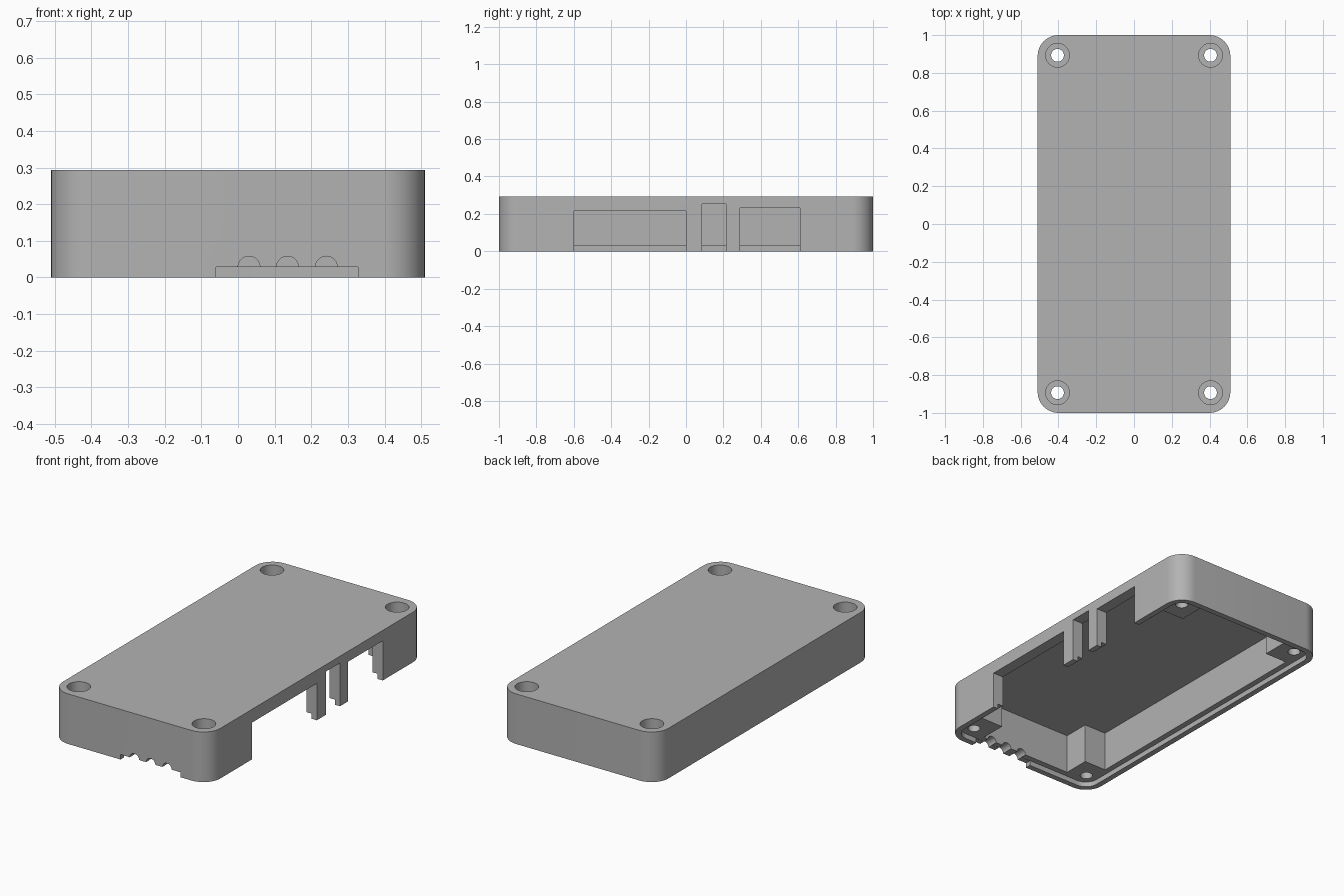
import bpy, bmesh, math

cube = bpy.data.objects.get("Cube")
if cube:
    bpy.data.objects.remove(cube, do_unlink=True)

HX, HY, H = 0.51, 1.0, 0.293     # half width, half length, height
WALL, LIP, ROOF = 0.067, 0.03, 0.263
R = 0.11                         # outer corner radius
HOLE_X, HOLE_Y = 0.405, 0.893

grey = bpy.data.materials.new("plain grey")
grey.use_nodes = True
colour = (0.45, 0.45, 0.45, 1)
grey.diffuse_color = colour
grey.node_tree.nodes["Principled BSDF"].inputs["Base Color"].default_value = colour


def prism(name, outline, low, high, axis="z"):
    """Extrude a closed 2D outline along z or y."""
    bm = bmesh.new()
    place = (lambda u, v, w: (u, v, w)) if axis == "z" else (lambda u, v, w: (u, w, v))
    base = bm.faces.new([bm.verts.new(place(u, v, low)) for u, v in outline])
    up = bmesh.ops.extrude_face_region(bm, geom=[base])["geom"]
    bmesh.ops.translate(bm, vec=place(0, 0, high - low),
                        verts=[e for e in up if isinstance(e, bmesh.types.BMVert)])
    bmesh.ops.recalc_face_normals(bm, faces=bm.faces)
    mesh = bpy.data.meshes.new(name)
    bm.to_mesh(mesh)
    bm.free()
    mesh.materials.append(grey)
    obj = bpy.data.objects.new(name, mesh)
    bpy.context.collection.objects.link(obj)
    return obj


def rounded(hx, hy, r, steps=12):
    pts = []
    for i, (sx, sy) in enumerate([(1, 1), (-1, 1), (-1, -1), (1, -1)]):
        for k in range(steps + 1):
            a = (i + k / steps) * math.pi / 2
            pts.append((sx * (hx - r) + r * math.cos(a), sy * (hy - r) + r * math.sin(a)))
    return pts


def circle(x, y, r, n=32):
    return [(x + r * math.cos(2 * math.pi * k / n), y + r * math.sin(2 * math.pi * k / n))
            for k in range(n)]


def rect(x0, x1, y0, y1):
    return [(x0, y0), (x1, y0), (x1, y1), (x0, y1)]


case = prism("case_lid", rounded(HX, HY, R), 0, H)
cutters = []

# recessed lip around the open underside
inset = WALL / 2
cutters.append(prism("lip_cutter", rounded(HX - inset, HY - inset, R - inset), -0.1, LIP))

# cavity, leaving a square screw post in each corner
ix, iy, px, py = HX - WALL, HY - WALL, 0.3, 0.777
cross = [(ix, -py), (ix, py), (px, py), (px, iy), (-px, iy), (-px, py),
         (-ix, py), (-ix, -py), (-px, -py), (-px, -iy), (px, -iy), (px, -py)]
cutters.append(prism("cavity_cutter", cross, -0.05, ROOF))

# counterbored screw holes
for sx in (-1, 1):
    for sy in (-1, 1):
        x, y = sx * HOLE_X, sy * HOLE_Y
        cutters.append(prism("screw_cutter", circle(x, y, 0.034), -0.1, H + 0.1))
        cutters.append(prism("counterbore_cutter", circle(x, y, 0.063), 0.09, H + 0.1))

# port openings in the side wall
for y0, y1, top in [(-0.6, 0, 0.215), (0.085, 0.215, 0.253), (0.29, 0.61, 0.232)]:
    cutters.append(prism("port_cutter", rect(0.4, 0.6, y0, y1), -0.1, top))

# front slot with three cable notches
cutters.append(prism("slot_cutter", rect(-0.06, 0.328, -0.1, LIP - 0.001), -1.1, -0.9, "y"))
for x in (0.03, 0.135, 0.241):
    cutters.append(prism("notch_cutter", circle(x, 0.028, 0.03), -1.1, -0.9, "y"))

for cutter in cutters:
    mod = case.modifiers.new(cutter.name, "BOOLEAN")
    mod.operation, mod.solver, mod.object = "DIFFERENCE", "EXACT", cutter
    cutter.hide_render = True

# bake the cuts, then drop the cutters
graph = bpy.context.evaluated_depsgraph_get()
mesh = bpy.data.meshes.new_from_object(case.evaluated_get(graph))
case.modifiers.clear()
case.data = mesh
for cutter in cutters:
    bpy.data.objects.remove(cutter, do_unlink=True)

bpy.ops.object.select_all(action="DESELECT")
case.select_set(True)
bpy.context.view_layer.objects.active = case
bpy.ops.object.shade_smooth_by_angle(angle=math.radians(30))
